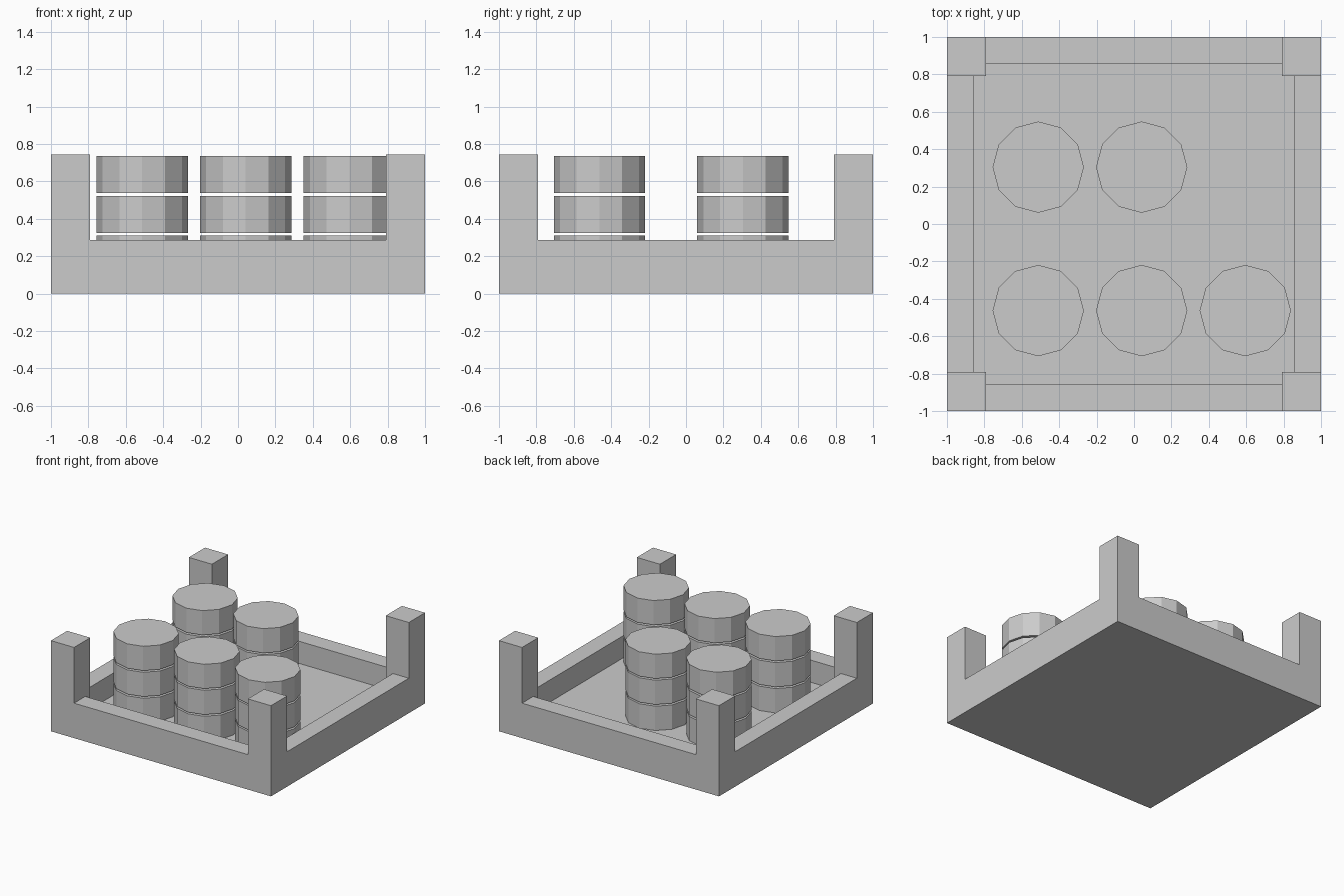
import bpy

if "Cube" in bpy.data.objects:
    bpy.data.objects.remove(bpy.data.objects["Cube"])

HALF, POST_IN, WALL_IN = 1.0, 0.79, 0.855
TOP, WALL_TOP, FLOOR = 0.745, 0.287, 0.105


def box(name, hx, hy, z0, z1):
    bpy.ops.mesh.primitive_cube_add(size=2, location=(0, 0, (z0 + z1) / 2))
    ob = bpy.context.object
    ob.name = name
    ob.scale = (hx, hy, (z1 - z0) / 2)
    bpy.ops.object.transform_apply(location=True, rotation=False, scale=True)
    return ob


# Tray: solid block with cavity and side openings cut away, leaving corner posts
tray = box("tray", HALF, HALF, 0, TOP)
cuts = [
    (POST_IN, WALL_IN, FLOOR),
    (WALL_IN, POST_IN, FLOOR),
    (POST_IN, 1.2, WALL_TOP),
    (1.2, POST_IN, WALL_TOP),
]
for hx, hy, z0 in cuts:
    cutter = box("cutter", hx, hy, z0, 1.0)
    cutter.hide_render = True
    mod = tray.modifiers.new("cut", 'BOOLEAN')
    mod.operation = 'DIFFERENCE'
    mod.solver = 'EXACT'
    mod.object = cutter
    bpy.context.view_layer.objects.active = tray
    bpy.ops.object.modifier_apply(modifier=mod.name)
    bpy.data.objects.remove(cutter, do_unlink=True)

# Stacks of three twelve-sided discs, one grid place left empty
DISC_R, DISC_H, PITCH, BASE = 0.244, 0.2, 0.2135, 0.11
places = [(-0.512, -0.463), (0.041, -0.463), (0.595, -0.463),
          (-0.512, 0.304), (0.041, 0.304)]
for s, (x, y) in enumerate(places, 1):
    for level in range(3):
        z = BASE + level * PITCH + DISC_H / 2
        bpy.ops.mesh.primitive_cylinder_add(
            vertices=12, radius=DISC_R, depth=DISC_H, location=(x, y, z))
        bpy.context.object.name = f"stack_{s}_disc_{level + 1}"
